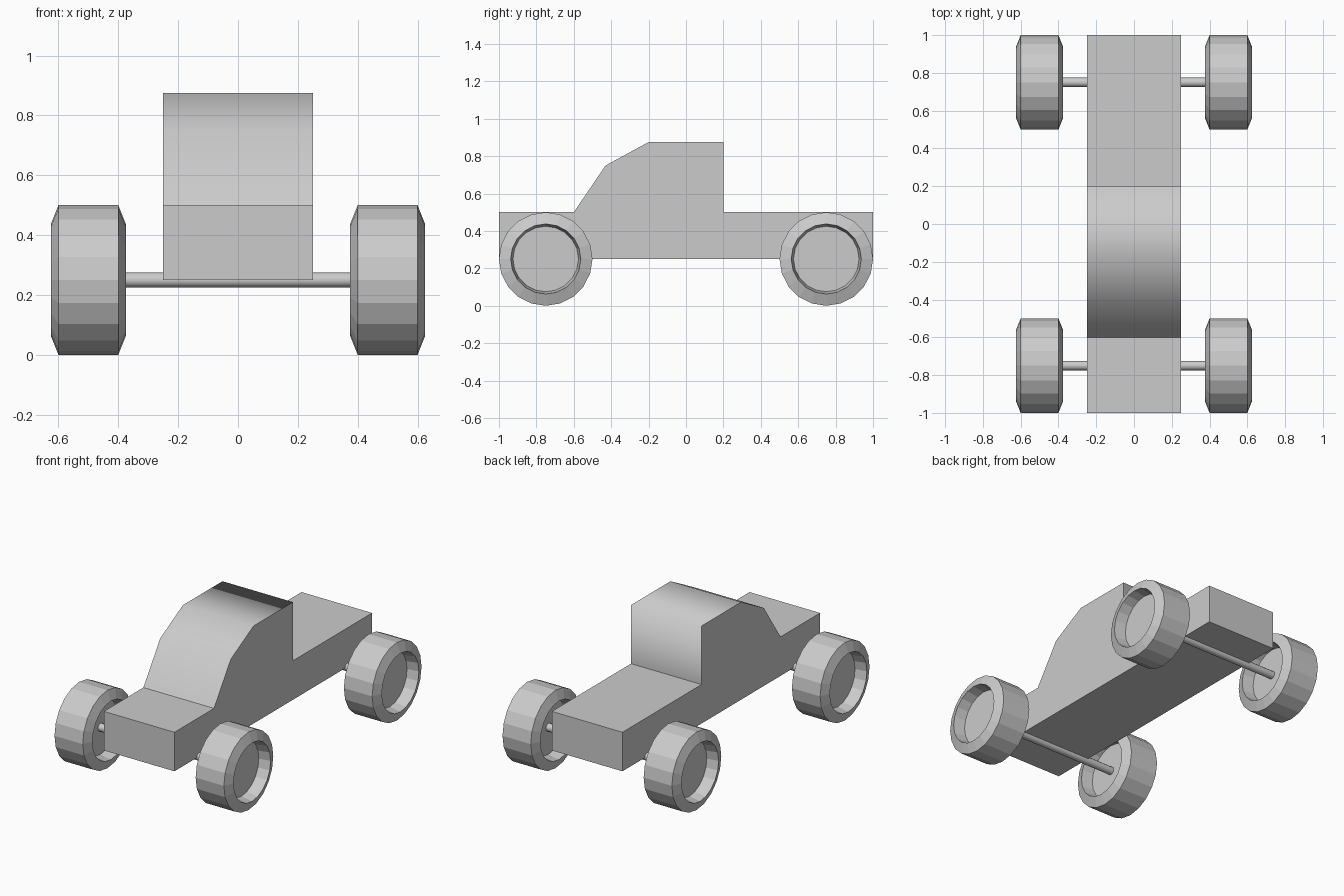
import bpy, bmesh, math

if "Cube" in bpy.data.objects:
    bpy.data.objects.remove(bpy.data.objects["Cube"])


def finish(bm, name):
    bmesh.ops.recalc_face_normals(bm, faces=bm.faces[:])
    mesh = bpy.data.meshes.new(name)
    bm.to_mesh(mesh)
    bm.free()
    obj = bpy.data.objects.new(name, mesh)
    bpy.context.collection.objects.link(obj)
    return obj


# Body: side profile (y, z) extruded across the width
profile = [(-1, .25), (1, .25), (1, .5), (.2, .5), (.2, .875),
           (-.2, .875), (-.43, .75), (-.6, .5), (-1, .5)]
bm = bmesh.new()
side = bm.faces.new([bm.verts.new((-.25, y, z)) for y, z in profile])
ext = bmesh.ops.extrude_face_region(bm, geom=[side], use_keep_orig=True)
for v in ext["geom"]:
    if isinstance(v, bmesh.types.BMVert):
        v.co.x = .25
# Cab shell blends softly over the roof; all other edges stay hard
for f in bm.faces:
    f.smooth = True
for e in bm.edges:
    a, b = e.verts
    across = abs(a.co.x - b.co.x) > .1
    e.smooth = across and a.co.z > .7
finish(bm, "truck_body")


# Wheels: twenty-sided lathe with chamfered tyre and recessed hub on both sides
def wheel(name, x, y, sides=20):
    half = [(.05, .175), (.125, .1875), (.1, .25)]
    section = half + [(-dx, r) for dx, r in reversed(half)]
    bm = bmesh.new()
    rings = [[bm.verts.new((dx, r * math.cos(k * math.tau / sides),
                            r * math.sin(k * math.tau / sides)))
              for k in range(sides)] for dx, r in section]
    for a, b in zip(rings, rings[1:]):
        for k in range(sides):
            n = (k + 1) % sides
            bm.faces.new((a[k], a[n], b[n], b[k]))
    bm.faces.new(rings[0])
    bm.faces.new(rings[-1])
    finish(bm, name).location = (x, y, .25)


# Axles: thin rods joining the two hubs
def axle(name, y):
    bpy.ops.mesh.primitive_cylinder_add(vertices=12, radius=.025, depth=.96,
                                        location=(0, y, .25),
                                        rotation=(0, math.pi / 2, 0))
    bpy.context.object.name = name
    bpy.ops.object.shade_smooth_by_angle(angle=math.radians(40))


for end, y in (("front", -.75), ("rear", .75)):
    axle(f"{end}_axle", y)
    for hand, x in (("left", -.5), ("right", .5)):
        wheel(f"{end}_{hand}_wheel", x, y)
